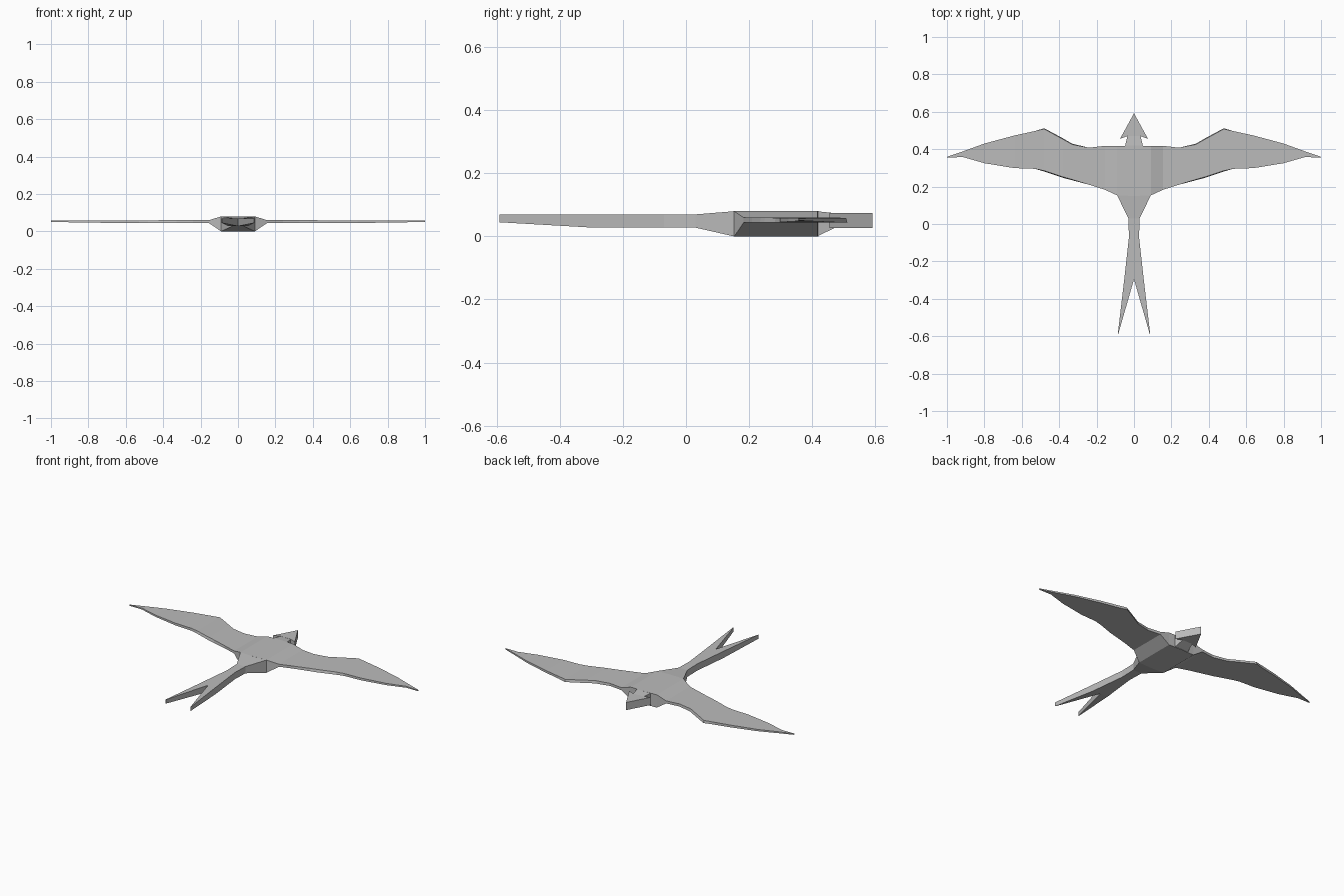
import bpy, bmesh

if "Cube" in bpy.data.objects:
    bpy.data.objects.remove(bpy.data.objects["Cube"])

grey = bpy.data.materials.new("plain_grey")
grey.diffuse_color = (0.5, 0.5, 0.5, 1)
grey.use_nodes = True
grey.node_tree.nodes["Principled BSDF"].inputs["Base Color"].default_value = grey.diffuse_color


def make_object(name, bm):
    bmesh.ops.remove_doubles(bm, verts=bm.verts, dist=0.0005)
    bmesh.ops.recalc_face_normals(bm, faces=bm.faces)
    mesh = bpy.data.meshes.new(name)
    bm.to_mesh(mesh)
    bm.free()
    mesh.materials.append(grey)
    ob = bpy.data.objects.new(name, mesh)
    bpy.context.collection.objects.link(ob)
    return ob


def loft(bm, rings):
    """Skin a row of four-cornered rings and cap both ends."""
    rows = [[bm.verts.new(p) for p in ring] for ring in rings]
    for a, b in zip(rows, rows[1:]):
        for i in range(4):
            j = (i + 1) % 4
            bm.faces.new((a[i], a[j], b[j], b[i]))
    bm.faces.new(rows[0])
    bm.faces.new(rows[-1])


def section_y(x0, x1, y, z0, z1):
    return [(x0, y, z0), (x1, y, z0), (x1, y, z1), (x0, y, z1)]


# Body and wings: x, leading y, trailing y, bottom z, top z, lower edge flare
stations = [
    (0.00, 0.42, 0.15, 0.0, 0.08, 0),
    (0.09, 0.417, 0.153, 0.0, 0.08, 0),
    (0.155, 0.418, 0.183, 0.044, 0.060, 0),
    (0.24, 0.408, 0.21, 0.044, 0.060, 0),
    (0.33, 0.425, 0.238, 0.044, 0.060, 0.004),
    (0.38, 0.453, 0.252, 0.044, 0.060, 0.005),
    (0.48, 0.508, 0.285, 0.044, 0.059, 0.004),
    (0.53, 0.497, 0.295, 0.044, 0.059, 0),
    (0.64, 0.473, 0.299, 0.045, 0.059, 0),
    (0.80, 0.430, 0.325, 0.047, 0.058, 0),
    (0.915, 0.388, 0.358, 0.049, 0.058, 0),
    (1.00, 0.359, 0.355, 0.051, 0.057, 0),
]
span = [(-s[0],) + s[1:] for s in reversed(stations[1:])] + stations
bm = bmesh.new()
loft(bm, [[(x, f + e, z0), (x, b - e, z0), (x, b, z1), (x, f, z1)]
          for x, f, b, z0, z1, e in span])
make_object("body_and_wings", bm)

# Tail: tapering stem, then two forked prongs
bm = bmesh.new()
stem = [(0.09, 0.153, 0.0, 0.08), (0.03, 0.03, 0.028, 0.07),
        (0.027, -0.07, 0.028, 0.07), (0.052, -0.295, 0.028, 0.07)]
loft(bm, [section_y(-w, w, y, z0, z1) for w, y, z0, z1 in stem])
make_object("tail_stem", bm)
bm = bmesh.new()
for s in (-1, 1):
    loft(bm, [section_y(0, s * 0.052, -0.295, 0.028, 0.07),
              section_y(s * 0.085, s * 0.087, -0.592, 0.045, 0.07)])
make_object("tail_fork", bm)

# Neck
bm = bmesh.new()
loft(bm, [section_y(-w, w, y, z0, z1) for w, y, z0, z1 in
          [(0.048, 0.415, 0.0, 0.08), (0.035, 0.472, 0.027, 0.074)]])
make_object("neck", bm)

# Arrow-shaped head
half = [(0.075, 0.455), (0.035, 0.470)]
outline = [(0, 0.592)] + half + [(-x, y) for x, y in reversed(half)]
bm = bmesh.new()
low = [bm.verts.new((x, y, 0.027)) for x, y in outline]
top = [bm.verts.new((x, y, 0.075)) for x, y in outline]
bm.faces.new(low)
bm.faces.new(top)
for i in range(5):
    j = (i + 1) % 5
    bm.faces.new((low[i], low[j], top[j], top[i]))
make_object("head", bm)
